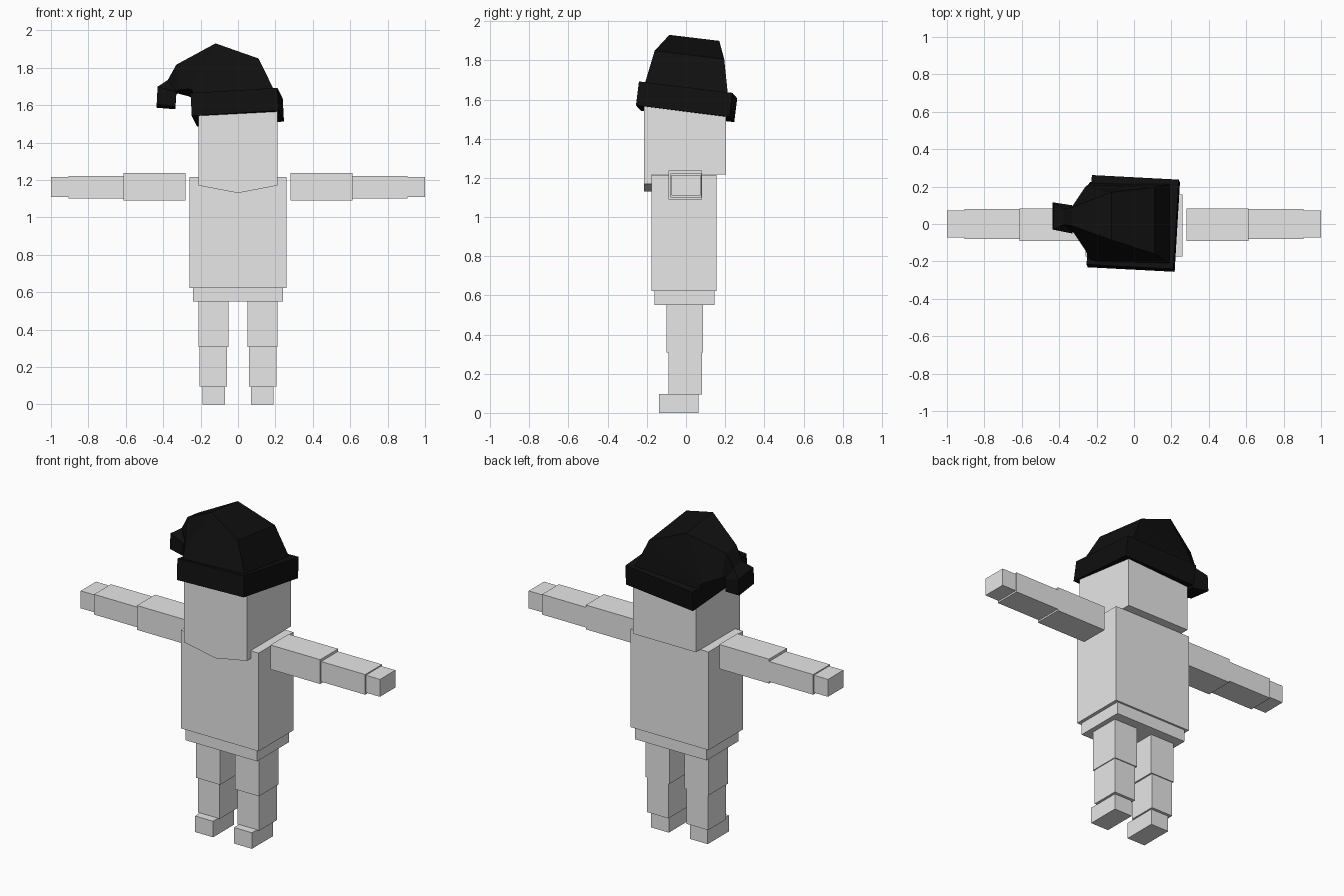
import bpy, bmesh, math
from mathutils import Matrix, Vector, Euler

cube = bpy.data.objects.get("Cube")
if cube:
    bpy.data.objects.remove(cube, do_unlink=True)


def material(name, rgb):
    m = bpy.data.materials.new(name)
    m.use_nodes = True
    m.diffuse_color = (*rgb, 1)
    bsdf = next(n for n in m.node_tree.nodes if n.type == 'BSDF_PRINCIPLED')
    bsdf.inputs["Base Color"].default_value = (*rgb, 1)
    return m


GREY = material("light grey", (0.8, 0.8, 0.8))
BLACK = material("black", (0.005, 0.005, 0.005))


def finish(name, bm, mat):
    bmesh.ops.recalc_face_normals(bm, faces=bm.faces)
    mesh = bpy.data.meshes.new(name)
    bm.to_mesh(mesh)
    bm.free()
    mesh.materials.append(mat)
    ob = bpy.data.objects.new(name, mesh)
    bpy.context.scene.collection.objects.link(ob)
    return ob


def box(name, x, y, z, mat=GREY, rot=(0, 0, 0)):
    """Box from its (min, max) range on each axis, turned about its centre."""
    ranges = (x, y, z)
    centre = Vector([(a + b) / 2 for a, b in ranges])
    size = Vector([b - a for a, b in ranges])
    turn = Euler([math.radians(a) for a in rot]).to_matrix().to_4x4()
    bm = bmesh.new()
    bmesh.ops.create_cube(bm, size=1, matrix=Matrix.Translation(centre) @ turn
                          @ Matrix.Diagonal((*size, 1)))
    return finish(name, bm, mat)


def loft(name, rings, mat):
    """Closed skin through rings with equal numbers of points."""
    bm = bmesh.new()
    rows = [[bm.verts.new(p) for p in ring] for ring in rings]
    n = len(rows[0])
    for a, b in zip(rows, rows[1:]):
        for i in range(n):
            j = (i + 1) % n
            bm.faces.new((a[i], a[j], b[j], b[i]))
    bm.faces.new(rows[0])
    bm.faces.new(rows[-1])
    return finish(name, bm, mat)


# Body and head
box("pelvis", (-0.24, 0.24), (-0.16, 0.145), (0.55, 0.625))
box("torso", (-0.26, 0.26), (-0.175, 0.157), (0.622, 1.215))
box("head", (-0.21, 0.21), (-0.205, 0.205), (1.218, 1.61))

# Face plate with a pointed chin hanging in front of the chest
outline = [(-0.21, 1.57), (-0.21, 1.17), (0, 1.13), (0.21, 1.17), (0.21, 1.57)]
loft("face_plate", [[(x, y, z) for x, z in outline] for y in (-0.215, -0.176)], GREY)

# Arms and legs on both sides
limbs = [
    ("upper_arm", (0.28, 0.612), (-0.09, 0.082), (1.09, 1.237)),
    ("forearm", (0.61, 0.906), (-0.08, 0.08), (1.10, 1.222)),
    ("hand", (0.904, 1.0), (-0.073, 0.073), (1.11, 1.215)),
    ("thigh", (0.05, 0.21), (-0.10, 0.087), (0.308, 0.552)),
    ("shin", (0.06, 0.205), (-0.09, 0.081), (0.095, 0.31)),
    ("foot", (0.07, 0.19), (-0.138, 0.064), (0.0, 0.097)),
]
for name, x, y, z in limbs:
    box("left_" + name, x, y, z)
    box("right_" + name, (-x[1], -x[0]), y, z)

# Tilted hat band
box("hat_band", (-0.237, 0.229), (-0.238, 0.244), (1.527, 1.65), BLACK, (-7, -3.4, -3))

# Floppy crown folding over to the right, ending in a flared tip:
# outer x, z, inner x, z, outer y range, inner y range
sections = [
    (0.20, 1.64, -0.235, 1.62, -0.215, 0.215, -0.205, 0.225),
    (0.11, 1.83, -0.245, 1.66, -0.16, 0.195, -0.17, 0.21),
    (-0.12, 1.92, -0.26, 1.67, -0.085, 0.17, -0.14, 0.20),
    (-0.33, 1.815, -0.32, 1.675, -0.01, 0.09, -0.05, 0.11),
    (-0.375, 1.735, -0.328, 1.67, 0.0, 0.08, -0.02, 0.09),
    (-0.43, 1.695, -0.33, 1.665, -0.03, 0.115, -0.05, 0.10),
    (-0.435, 1.60, -0.335, 1.59, -0.03, 0.115, -0.05, 0.10),
]


def lean(x, y, z):
    return (x, y, z - 0.12 * y)


loft("hat_crown", [[lean(xo, a, zo), lean(xo, b, zo), lean(xi, d, zi), lean(xi, c, zi)]
                   for xo, zo, xi, zi, a, b, c, d in sections], BLACK)
